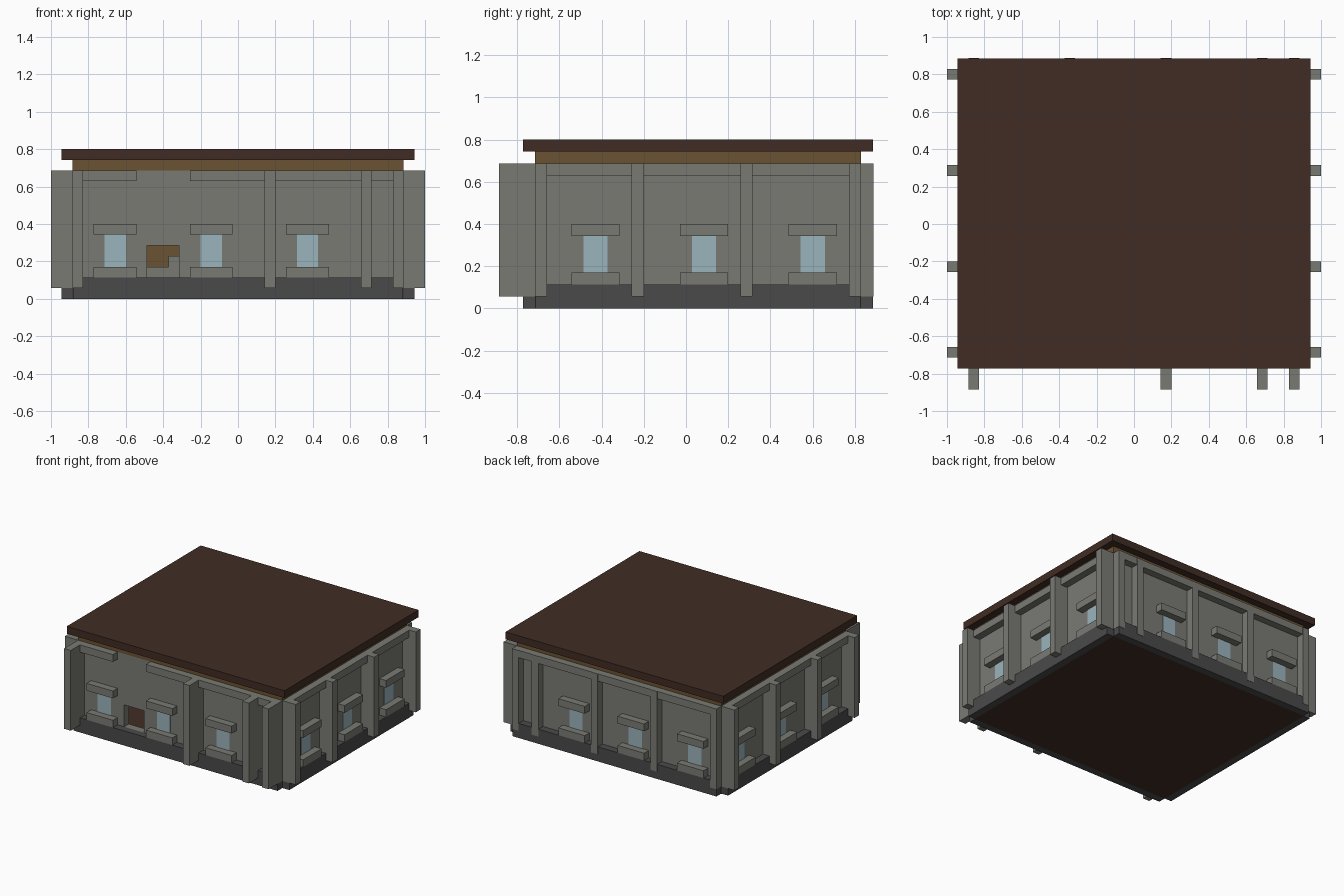
import bpy
import bmesh
from mathutils import Matrix, Vector

cube = bpy.data.objects.get("Cube")
if cube:
    bpy.data.objects.remove(cube, do_unlink=True)

U = 2 / 35      # one block
EPS = 0.04      # tiny offset that keeps touching faces apart


def material(name, rgb):
    lin = [((c / 255 + 0.055) / 1.055) ** 2.4 for c in rgb] + [1]
    mat = bpy.data.materials.new(name)
    mat.use_nodes = True
    mat.diffuse_color = lin
    bsdf = mat.node_tree.nodes["Principled BSDF"]
    bsdf.inputs["Base Color"].default_value = lin
    bsdf.inputs["Roughness"].default_value = 0.9
    return mat


stone = material("grey stone", (122, 122, 116))
dark_stone = material("dark stone", (74, 74, 74))
timber = material("brown timber", (107, 82, 50))
dark_wood = material("dark wood", (64, 44, 35))
glass = material("pale blue glass", (155, 180, 188))


def part(name, mat, boxes):
    """One object made of boxes given as x, y and z ranges in blocks."""
    bm = bmesh.new()
    for ranges in boxes:
        lo, hi = (Vector(v) for v in zip(*ranges))
        place = Matrix.Translation((lo + hi) / 2 * U) @ Matrix.Diagonal((hi - lo) * U).to_4x4()
        bmesh.ops.create_cube(bm, size=1, matrix=place)
    mesh = bpy.data.meshes.new(name)
    bm.to_mesh(mesh)
    bm.free()
    mesh.materials.append(mat)
    obj = bpy.data.objects.new(name, mesh)
    bpy.context.scene.collection.objects.link(obj)
    return obj


def span(start, length):
    return (start, start + length)


# Body outline and heights, in blocks
SIDE, FRONT, BACK = 15.5, -12.5, 14.5
BODY_X, BODY_Y = (-SIDE, SIDE), (FRONT, BACK)
WALL_Z, PILLAR_Z, BEAM_Z = (1, 12), (1, 12), (11, 12)
SILL_Z, GLASS_Z, LINTEL_Z = (2, 3), (3, 6), (6, 7)

# Floor, timber band and roof
part("floor", dark_wood, [(BODY_X, BODY_Y, (0, 1))])
part("timber_band", timber, [(BODY_X, BODY_Y, (12, 13))])
part("roof", dark_wood, [((-16.5, 16.5), (-13.5, 15.5), (13, 14))])

# Footing slabs around the body, with open corners
slab_x = (-SIDE + EPS, SIDE - EPS)
slab_y = (FRONT + EPS, BACK - EPS)
part("footing", dark_stone, [
    (slab_x, (FRONT - 1, FRONT), (0, 2)),
    (slab_x, (BACK, BACK + 1), (0, 2)),
    ((-SIDE - 1, -SIDE), slab_y, (0, 2)),
    ((SIDE, SIDE + 1), slab_y, (0, 2)),
])

# Walls; the front one leaves a low doorway
door_left, door_right, door_top = -8.5, -5.5, 5
inner_y = (FRONT + 1, BACK - 1)
front_y = (FRONT, FRONT + 1)
part("front_wall", stone, [
    ((-SIDE, door_left), front_y, WALL_Z),
    ((door_right, SIDE), front_y, WALL_Z),
    ((door_left, door_right), front_y, (door_top, 12)),
    ((door_left, door_right), front_y, (1, 2)),
])
part("back_wall", stone, [(BODY_X, (BACK - 1, BACK), WALL_Z)])
part("left_wall", stone, [((SIDE - 1, SIDE), inner_y, WALL_Z)])
part("right_wall", stone, [((-SIDE, 1 - SIDE), inner_y, WALL_Z)])

# Steps and timber panel inside, behind the doorway
part("inner_steps", stone, [
    ((-8.5, -7.5), (2, 4), (1, 3)),
    ((-7.5, -6.5), (2, 4), (1, 3)),
    ((-6.5, -5.5), (2, 4), (1, 4)),
])
part("inner_panel", timber, [((-11, -3), (4, 5), (1, 8))])

# Pillars
front_pillars = (-15.5, 2.5, 11.5, 14.5)
back_pillars = (-15.5, -6.5, 2.5, 11.5, 14.5)
side_pillars = (-12.5, -4.5, 4.5, 13.5)
part("front_pillars", stone,
     [(span(x, 1), (FRONT - 3, FRONT), PILLAR_Z) for x in front_pillars])
part("back_pillars", stone,
     [(span(x, 1), (BACK, BACK + 1 + EPS), PILLAR_Z) for x in back_pillars])

# Top beams between the pillars; the front run is broken above the door
part("front_beams", stone, [((a, b), (FRONT - 1, FRONT), BEAM_Z)
                            for a, b in ((-14.5, -9.5), (-4.5, 2.5), (3.5, 11.5), (12.5, 14.5))])
part("back_beam", stone, [((-14.5, 14.5), (BACK, BACK + 1), BEAM_Z)])

# Front and back windows with sills and lintels
end_windows = (-12.5, -3.5, 5.5)
side_windows = (-8.5, 0.5, 9.5)
for name, out, pane in (("front", (FRONT - 1, FRONT), (FRONT - EPS, FRONT + EPS)),
                        ("back", (BACK, BACK + 1), (BACK - EPS, BACK + EPS))):
    part(name + "_window_glass", glass, [(span(x, 2), pane, GLASS_Z) for x in end_windows])
    part(name + "_sills", stone, [(span(x - 1, 4), out, SILL_Z) for x in end_windows])
    part(name + "_lintels", stone, [(span(x - 1, 4), out, LINTEL_Z) for x in end_windows])

# Matching left and right sides
for name, s in (("left", 1), ("right", -1)):
    def reach(near, far):
        return tuple(sorted((s * near, s * far)))
    out = reach(SIDE, SIDE + 1)
    pane = reach(SIDE - EPS, SIDE + EPS)
    part(name + "_pillars", stone,
         [(reach(SIDE, SIDE + 2), span(y, 1), PILLAR_Z) for y in side_pillars])
    part(name + "_beam", stone, [(out, (-11.5, 13.5), BEAM_Z)])
    part(name + "_window_glass", glass, [(pane, span(y, 2), GLASS_Z) for y in side_windows])
    part(name + "_sills", stone, [(out, span(y - 1, 4), SILL_Z) for y in side_windows])
    part(name + "_lintels", stone, [(out, span(y - 1, 4), LINTEL_Z) for y in side_windows])
